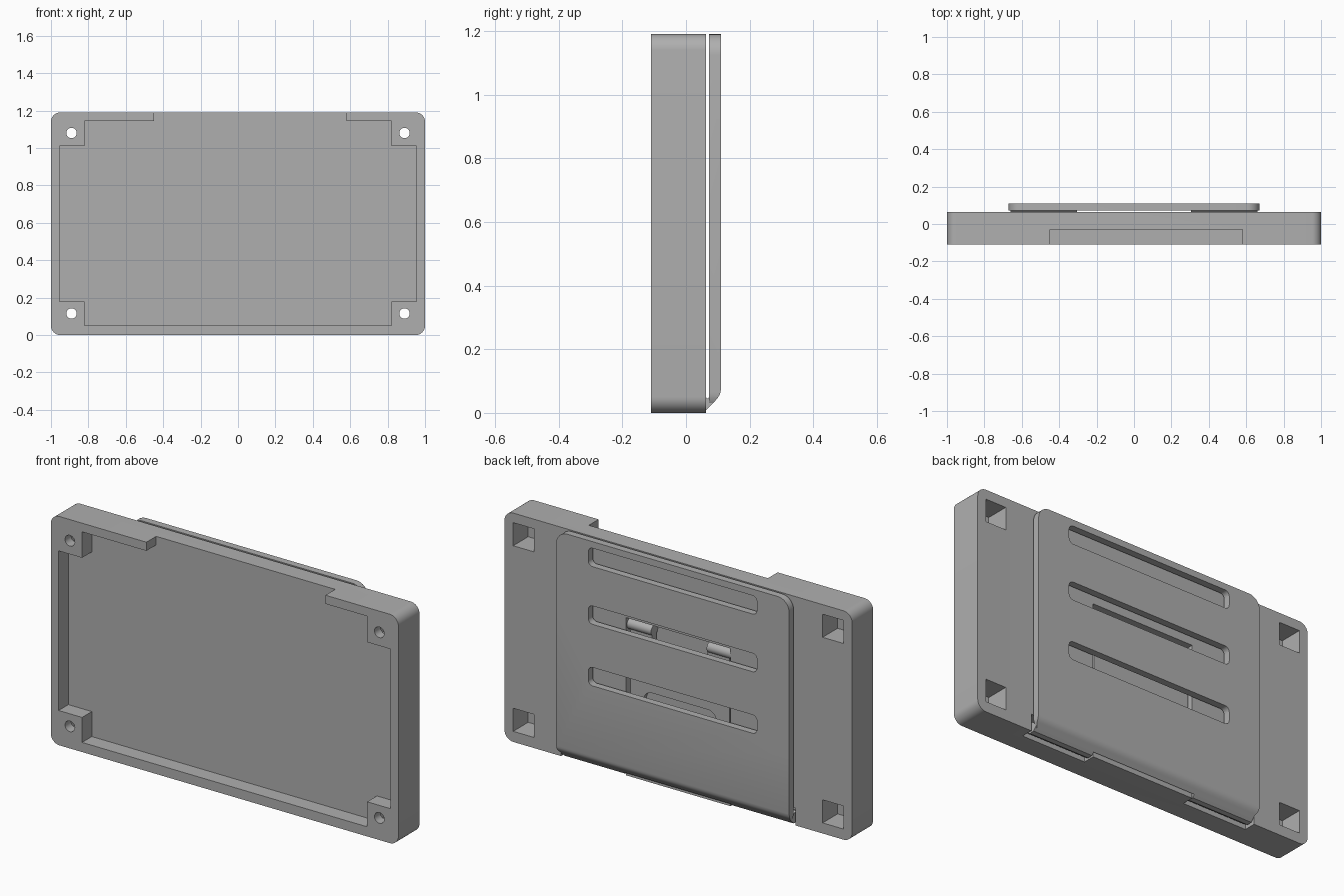
import bpy, bmesh, math
from mathutils import Vector

cube = bpy.data.objects.get("Cube")
if cube:
    bpy.data.objects.remove(cube, do_unlink=True)

grey = bpy.data.materials.new("plain grey")
grey.use_nodes = True
GREY = (0.43, 0.43, 0.43, 1)
grey.diffuse_color = GREY
grey.node_tree.nodes["Principled BSDF"].inputs["Base Color"].default_value = GREY


def prism(name, outline, lo, hi, axis="y"):
    """Extrude an outline: (x, z) pairs along y, or (y, z) pairs along x."""
    def place(p, d):
        return Vector((p[0], d, p[1]) if axis == "y" else (d, p[0], p[1]))
    bm = bmesh.new()
    face = bm.faces.new([bm.verts.new(place(p, lo)) for p in outline])
    made = bmesh.ops.extrude_face_region(bm, geom=[face])["geom"]
    shift = place((0, 0), hi - lo)
    bmesh.ops.translate(bm, vec=shift, verts=[g for g in made if isinstance(g, bmesh.types.BMVert)])
    bmesh.ops.recalc_face_normals(bm, faces=bm.faces)
    mesh = bpy.data.meshes.new(name)
    bm.to_mesh(mesh)
    bm.free()
    mesh.materials.append(grey)
    obj = bpy.data.objects.new(name, mesh)
    bpy.context.collection.objects.link(obj)
    return obj


def rect(x0, x1, z0, z1, r=0, steps=8):
    if not r:
        return [(x0, z0), (x1, z0), (x1, z1), (x0, z1)]
    points = []
    corners = [(x1 - r, z1 - r), (x0 + r, z1 - r), (x0 + r, z0 + r), (x1 - r, z0 + r)]
    for q, (cx, cz) in enumerate(corners):
        for i in range(steps + 1):
            a = math.pi / 2 * (q + i / steps)
            points.append((cx + r * math.cos(a), cz + r * math.sin(a)))
    return points


def circle(cx, cz, r, n=24):
    return [(cx + r * math.cos(math.tau * i / n), cz + r * math.sin(math.tau * i / n))
            for i in range(n)]


def combine(obj, tool, operation="DIFFERENCE"):
    mod = obj.modifiers.new("shape", "BOOLEAN")
    mod.operation, mod.solver, mod.object = operation, "EXACT", tool
    bpy.context.view_layer.objects.active = obj
    bpy.ops.object.modifier_apply(modifier=mod.name)
    bpy.data.objects.remove(tool, do_unlink=True)


def smooth(obj):
    bpy.ops.object.select_all(action="DESELECT")
    obj.select_set(True)
    bpy.context.view_layer.objects.active = obj
    bpy.ops.object.shade_smooth_by_angle(angle=math.radians(30))


H = 1.19
BACK = 0.063

# Case body with a front tray that leaves four corner posts
body = prism("case_body", rect(-1, 1, 0, H, 0.05), -0.11, BACK)
tray = [(-0.82, 0.05), (0.82, 0.05), (0.82, 0.18), (0.955, 0.18), (0.955, 1.01), (0.82, 1.01),
        (0.82, 1.145), (-0.82, 1.145), (-0.82, 1.01), (-0.955, 1.01), (-0.955, 0.18), (-0.82, 0.18)]
combine(body, prism("tray_cut", tray, -0.2, -0.03))

# Open notch in the top rim
combine(body, prism("rim_cut", rect(-0.45, 0.58, 1.1, 1.3), -0.2, -0.03))

# Screw holes with square pockets behind
for x in (-0.89, 0.89):
    for z in (0.115, 1.08):
        combine(body, prism("screw_cut", circle(x, z, 0.028), -0.2, 0.0))
        combine(body, prism("nut_cut", rect(x - 0.06, x + 0.06, z - 0.06, z + 0.06), -0.06, 0.2))

# Leg recess and hinge notches in the back
combine(body, prism("leg_cut", rect(-0.3, 0.3, 0.13, 0.82), 0.0, 0.2))
for x0, x1 in ((-0.675, -0.3), (0.3, 0.675)):
    combine(body, prism("hinge_cut", rect(x0, x1, -0.1, 0.09), 0.0, 0.2))
smooth(body)

# Back plate with a curved foot, rounded corners and three slots
foot = [(0.11, 0.075), (0.107, 0.06), (0.1, 0.047), (0.09, 0.036), (0.073, 0.018)]
plate = prism("back_plate", [(0.073, H), (0.11, H)] + foot, -0.67, 0.67, "x")
combine(plate, prism("plate_outline", rect(-0.67, 0.67, 0, H, 0.065), -0.1, 0.2), "INTERSECT")
for z in (0.44, 0.76, 1.06):
    combine(plate, prism("slot_cut", rect(-0.485, 0.485, z, z + 0.096, 0.025), 0, 0.2))
smooth(plate)

# Hinge knuckles joining the plate to the body
knuckle = [(0.085, 0.06), (0.085, 0.031), (0.06, 0.006), (0.035, 0.003), (0.015, 0.014),
           (0.008, 0.035), (0.018, 0.055), (0.035, 0.062), (0.055, 0.055), (0.068, 0.045)]
for side, x0, x1 in (("right", -0.66, -0.305), ("left", 0.305, 0.66)):
    smooth(prism(side + "_hinge_knuckle", knuckle, x0, x1, "x"))

# Folded leg with a finger opening, hung on two round lugs
leg = prism("folding_leg", rect(-0.285, 0.285, 0.16, 0.78), 0.012, 0.05)
combine(leg, prism("fork_cut", rect(-0.16, 0.16, 0.6, 0.9), -0.1, 0.2))
combine(leg, prism("finger_cut", rect(-0.21, 0.21, 0.34, 0.46, 0.05), 0.025, 0.2))
smooth(leg)
for side, x0, x1 in (("right", -0.299, -0.16), ("left", 0.16, 0.299)):
    smooth(prism(side + "_leg_lug", circle(0.031, 0.78, 0.028), x0, x1, "x"))
